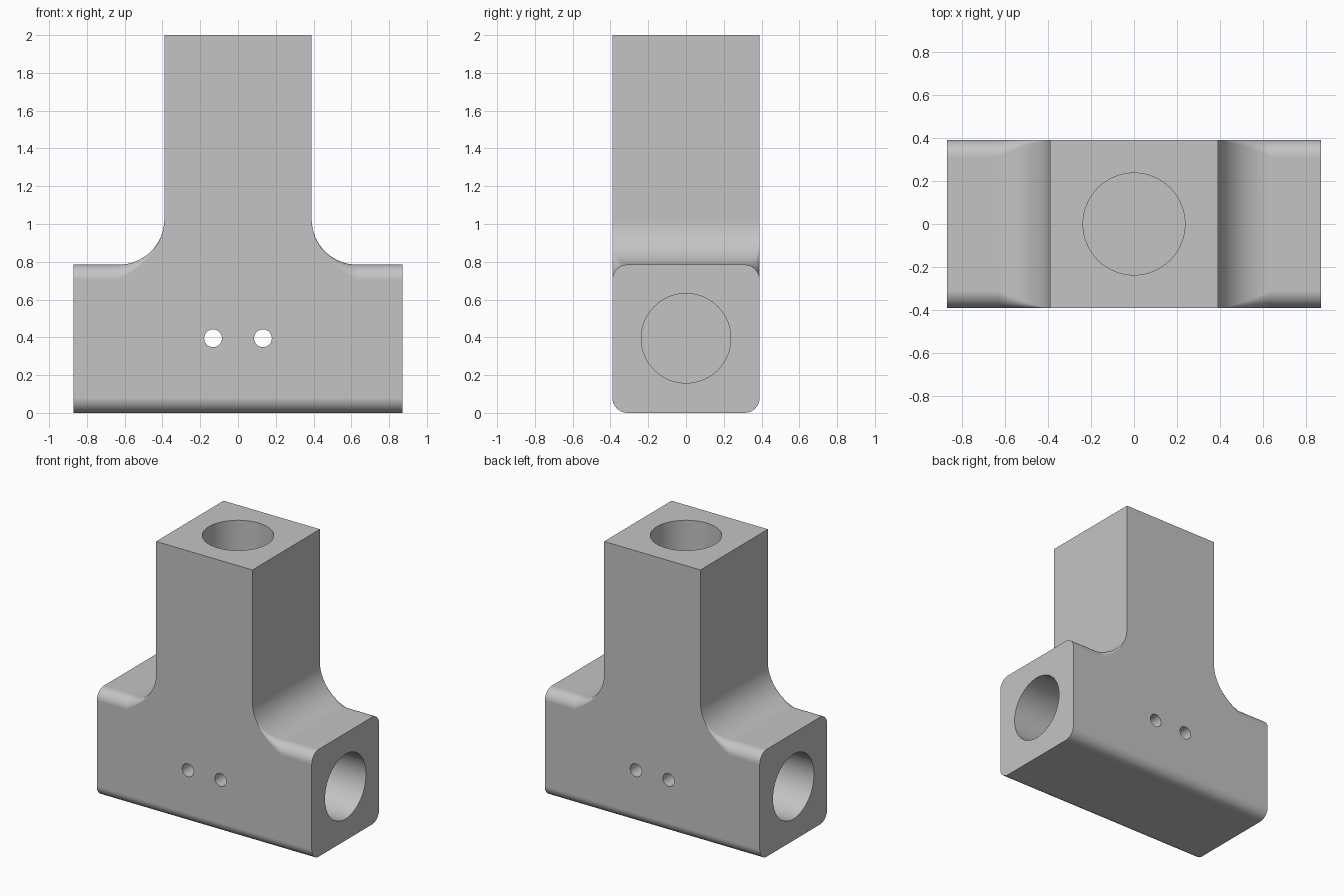
import bpy, bmesh, math
from mathutils import Matrix

cube = bpy.data.objects.get("Cube")
if cube:
    bpy.data.objects.remove(cube, do_unlink=True)

HALF_LEN, HALF_W, BASE_H, TOP = 0.87, 0.39, 0.785, 2.0
ROUND, FILLET = 0.08, 0.24
BORE_R, AXIS_Z = 0.237, 0.395

mat = bpy.data.materials.new("light grey")
mat.use_nodes = True
grey = (0.55, 0.55, 0.55, 1)
mat.diffuse_color = grey
mat.node_tree.nodes["Principled BSDF"].inputs["Base Color"].default_value = grey


def section(x, height, top_r, steps=8):
    """Rounded rectangle across the body at x, with its own top corner radius."""
    corners = [(1, ROUND, ROUND, -90), (1, height - top_r, top_r, 0),
               (-1, height - top_r, top_r, 90), (-1, ROUND, ROUND, 180)]
    pts = []
    for side, cz, r, start in corners:
        for i in range(steps + 1):
            a = math.radians(start + 90 * i / steps)
            pts.append((x, side * (HALF_W - r) + r * math.cos(a), cz + r * math.sin(a)))
    return pts


# Body: sections lofted along x, rising through the fillet into the stem
stations = [(HALF_LEN, BASE_H, ROUND)]
for i in range(17):
    a = math.radians(90 * i / 16)
    t = 1 - math.sin(a)
    stations.append((HALF_W + FILLET * t, BASE_H + FILLET * (1 - math.cos(a)), ROUND * t ** 1.5))
stations = [(-x, h, r) for x, h, r in stations] + stations[::-1]

bm = bmesh.new()
rings = [[bm.verts.new(p) for p in section(*s)] for s in stations]
for a, b in zip(rings, rings[1:]):
    for i in range(len(a)):
        j = (i + 1) % len(a)
        bm.faces.new((a[i], a[j], b[j], b[i]))
bm.faces.new(rings[0])
bm.faces.new(rings[-1])
bmesh.ops.remove_doubles(bm, verts=bm.verts, dist=0.00005)
bmesh.ops.recalc_face_normals(bm, faces=bm.faces)

# Stem: extrude the raised middle face straight up
roof = max(bm.faces, key=lambda f: f.calc_center_median().z)
ext = bmesh.ops.extrude_face_region(bm, geom=[roof])
for v in ext["geom"]:
    if isinstance(v, bmesh.types.BMVert):
        v.co.z = TOP
if roof.is_valid:
    bmesh.ops.delete(bm, geom=[roof], context="FACES_ONLY")
bmesh.ops.recalc_face_normals(bm, faces=bm.faces)
mesh = bpy.data.meshes.new("tee_body")
bm.to_mesh(mesh)
bm.free()
mesh.materials.append(mat)
body = bpy.data.objects.new("tee_body", mesh)
bpy.context.collection.objects.link(body)
bpy.context.view_layer.objects.active = body
body.select_set(True)


def drill(name, radius, length, centre, axis, sides):
    """Cut a round hole centred at a point, along an axis."""
    cbm = bmesh.new()
    bmesh.ops.create_cone(cbm, cap_ends=True, segments=sides, radius1=radius,
                          radius2=radius, depth=length)
    turn = {"X": Matrix.Rotation(math.pi / 2, 4, "Y"),
            "Y": Matrix.Rotation(math.pi / 2, 4, "X"), "Z": Matrix()}[axis]
    cbm.transform(Matrix.Translation(centre) @ turn)
    cmesh = bpy.data.meshes.new(name)
    cbm.to_mesh(cmesh)
    cbm.free()
    cmesh.materials.append(mat)
    cutter = bpy.data.objects.new(name, cmesh)
    cutter.hide_render = True
    bpy.context.collection.objects.link(cutter)
    mod = body.modifiers.new(name, "BOOLEAN")
    mod.operation, mod.solver, mod.object = "DIFFERENCE", "EXACT", cutter
    bpy.ops.object.modifier_apply(modifier=name)
    bpy.data.objects.remove(cutter, do_unlink=True)


# Blind tube sockets in both ends and the top, and bolt holes right through
for side, label in ((1, "left"), (-1, "right")):
    drill(label + "_socket", BORE_R, 1.2, (side * HALF_LEN, 0, AXIS_Z), "X", 64)
    drill(label + "_bolt_hole", 0.047, 1, (side * 0.132, 0, AXIS_Z), "Y", 32)
drill("top_socket", BORE_R, 2.2, (0, 0, TOP), "Z", 64)

bpy.ops.object.shade_smooth_by_angle(angle=math.radians(30))
weighted = body.modifiers.new("even_shading", "WEIGHTED_NORMAL")
weighted.keep_sharp = True
